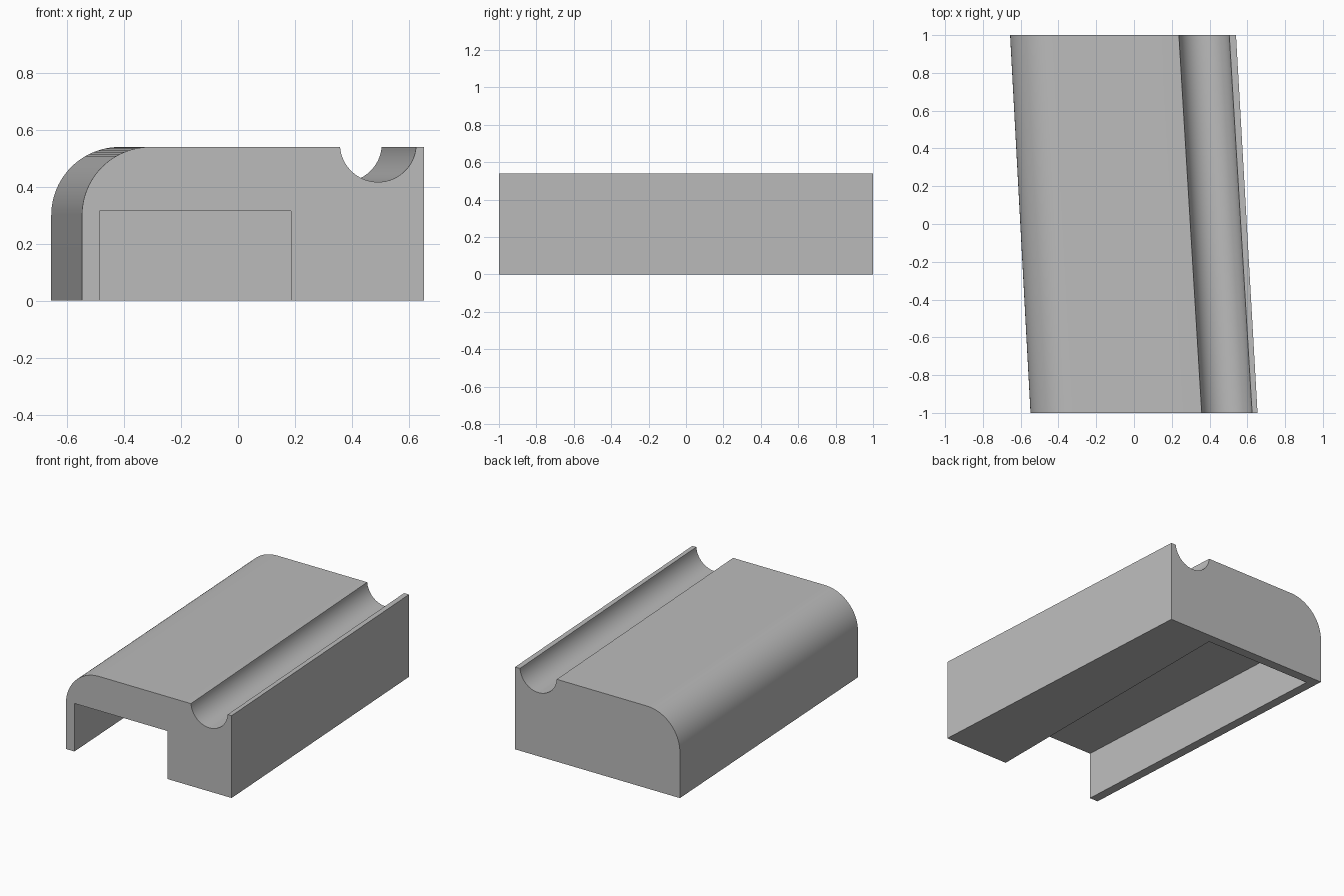
import bpy
import bmesh
from math import cos, sin, pi, asin, radians

cube = bpy.data.objects.get("Cube")
if cube:
    bpy.data.objects.remove(cube, do_unlink=True)

HEIGHT = 0.54
CORNER = 0.24       # rounded shoulder radius
GROOVE = 0.134      # groove radius
GROOVE_Z = 0.551    # groove centre height

grey = bpy.data.materials.new("light grey")
grey.use_nodes = True
colour = (0.5, 0.5, 0.5, 1)
grey.diffuse_color = colour
grey.node_tree.nodes["Principled BSDF"].inputs["Base Color"].default_value = colour


def loft(name, front, back):
    """Closed solid between two matching end outlines."""
    bm = bmesh.new()
    a = [bm.verts.new(p) for p in front]
    b = [bm.verts.new(p) for p in back]
    bm.faces.new(a)
    bm.faces.new(b[::-1])
    for i in range(len(a)):
        j = (i + 1) % len(a)
        bm.faces.new((a[i], b[i], b[j], a[j]))
    bmesh.ops.recalc_face_normals(bm, faces=bm.faces[:])
    mesh = bpy.data.meshes.new(name)
    bm.to_mesh(mesh)
    bm.free()
    mesh.materials.append(grey)
    obj = bpy.data.objects.new(name, mesh)
    bpy.context.collection.objects.link(obj)
    return obj


def body_outline(y, left, right, groove_x):
    """End outline: rounded upper left shoulder and a round groove."""
    pts = [(left, 0)]
    for i in range(25):
        t = pi - i * pi / 48
        pts.append((left + CORNER + CORNER * cos(t), HEIGHT - CORNER + CORNER * sin(t)))
    tilt = asin((GROOVE_Z - HEIGHT) / GROOVE)
    for i in range(33):
        t = pi + tilt + i * (pi - 2 * tilt) / 32
        pts.append((groove_x + GROOVE * cos(t), GROOVE_Z + GROOVE * sin(t)))
    pts += [(right, HEIGHT), (right, 0)]
    return [(x, y, z) for x, z in pts]


# Slanted block
body = loft("slanted_block",
            body_outline(-1, -0.548, 0.654, 0.492),
            body_outline(1, -0.656, 0.54, 0.371))


# Cavity open to the front and below: slanted left wall, straight right wall
def cavity_outline(y):
    left = -0.487 - 0.054 * (y + 1)
    return [(left, y, -0.1), (left, y, 0.315), (0.187, y, 0.315), (0.187, y, -0.1)]


cutter = loft("cavity_cutter", cavity_outline(-1.1), cavity_outline(0.938))
cutter.hide_render = True

cut = body.modifiers.new("cavity", 'BOOLEAN')
cut.operation = 'DIFFERENCE'
cut.solver = 'EXACT'
cut.object = cutter

bpy.ops.object.select_all(action='DESELECT')
body.select_set(True)
bpy.context.view_layer.objects.active = body
bpy.ops.object.modifier_apply(modifier=cut.name)
bpy.data.objects.remove(cutter, do_unlink=True)
bpy.ops.object.shade_smooth_by_angle(angle=radians(30))
